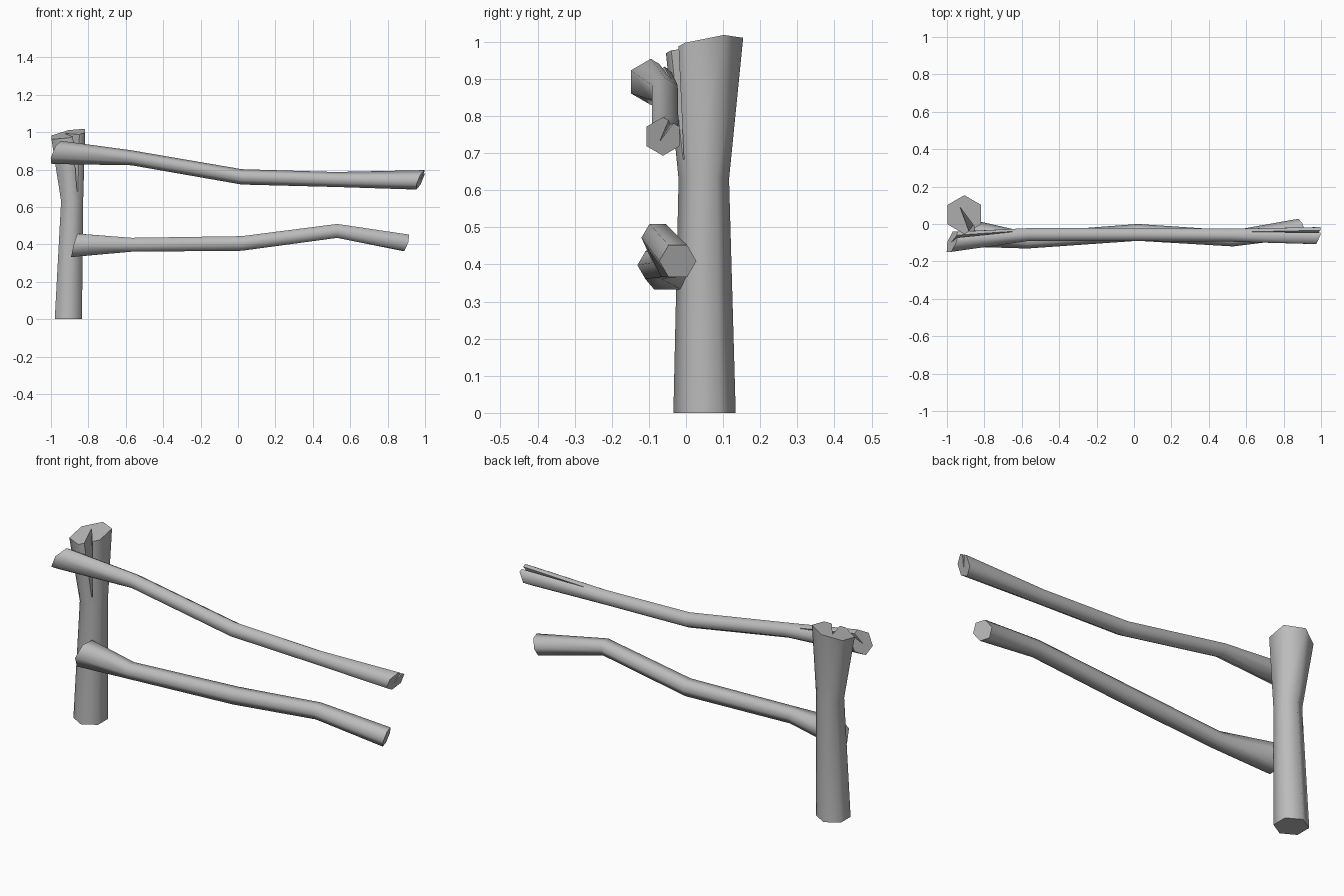
import bpy, bmesh, math
from mathutils import Vector

default = bpy.data.objects.get("Cube")
if default:
    bpy.data.objects.remove(default, do_unlink=True)

wood = bpy.data.materials.new("weathered grey wood")
wood.use_nodes = True
wood.diffuse_color = (0.5, 0.5, 0.5, 1)
wood.node_tree.nodes["Principled BSDF"].inputs["Base Color"].default_value = (0.5, 0.5, 0.5, 1)


def make_object(name, bm):
    bmesh.ops.recalc_face_normals(bm, faces=bm.faces)
    mesh = bpy.data.meshes.new(name)
    bm.to_mesh(mesh)
    bm.free()
    mesh.materials.append(wood)
    obj = bpy.data.objects.new(name, mesh)
    bpy.context.collection.objects.link(obj)
    return obj


def log(name, axis, start_angle, stations):
    """Six-sided log; each station is (centre, radius, slant of the cut)."""
    bm = bmesh.new()
    a, b = [i for i in range(3) if i != axis]
    rings = []
    for centre, radius, slant in stations:
        ring = []
        for k in range(6):
            t = start_angle + k * math.tau / 6
            p = Vector(centre)
            du, dv = radius * math.cos(t), radius * math.sin(t)
            p[a] += du
            p[b] += dv
            p[axis] += slant[0] * du + slant[1] * dv
            ring.append(bm.verts.new(p))
        rings.append(ring)
    for lower, upper in zip(rings, rings[1:]):
        for k in range(6):
            n = (k + 1) % 6
            bm.faces.new((lower[k], lower[n], upper[n], upper[k])).smooth = True
    # Flat sawn ends
    bm.faces.new(rings[0])
    bm.faces.new(rings[-1])
    return make_object(name, bm)


def split(obj, root, core, mouth, half_width):
    """Cut a tapering crack from root to the sawn end."""
    root, core, mouth, side = map(Vector, (root, core, mouth, half_width))
    along = mouth - root
    core = root + (core - root) * 1.1
    outward = (mouth - core).normalized() * 0.05
    mouth = root + along * 1.1 + outward
    bm = bmesh.new()
    side *= 1.8
    verts = [bm.verts.new(p) for p in (root, core, mouth + side, mouth - side)]
    for f in ((0, 1, 2), (0, 3, 1), (0, 2, 3), (1, 3, 2)):
        bm.faces.new([verts[i] for i in f])
    cutter = make_object("crack_cutter", bm)
    cutter.hide_render = True
    mod = obj.modifiers.new("crack", "BOOLEAN")
    mod.operation, mod.solver, mod.object = "DIFFERENCE", "EXACT", cutter
    bpy.context.view_layer.objects.active = obj
    bpy.ops.object.modifier_apply(modifier=mod.name)
    bpy.data.objects.remove(cutter, do_unlink=True)


SQUARE = (0, 0)
POINTED = math.pi / 2

# Upright post, waisted, with a slanting top
post = log("post", 2, POINTED, [
    ((-0.907, 0.05, 0), 0.084, SQUARE),
    ((-0.887, 0.048, 0.63), 0.068, SQUARE),
    ((-0.907, 0.05, 0.99), 0.104, (0.2, 0.2))])
split(post, (-0.86, 0.0, 0.65), (-0.93, 0.09, 0.99), (-0.866, -0.03, 0.99), (0.014, 0.008, 0))

# Upper rail, split at both ends
upper_rail = log("upper_rail", 0, POINTED, [
    ((-0.973, -0.095, 0.892), 0.062, (0.3, 0.4)),
    ((-0.57, -0.057, 0.863), 0.04, SQUARE),
    ((0.02, -0.056, 0.761), 0.041, SQUARE),
    ((0.52, -0.06, 0.747), 0.04, SQUARE),
    ((0.975, -0.062, 0.745), 0.052, (0.25, 0.4))])
split(upper_rail, (0.62, -0.042, 0.777), (0.99, -0.072, 0.73), (0.99, -0.04, 0.785), (0, 0.006, -0.004))
split(upper_rail, (-0.6, -0.04, 0.888), (-0.97, -0.1, 0.88), (-0.96, -0.068, 0.937), (0, 0.006, -0.004))

# Lower rail, crooked
lower_rail = log("lower_rail", 0, 0, [
    ((-0.872, -0.05, 0.395), 0.072, (0.1, 0.27)),
    ((-0.57, -0.088, 0.398), 0.043, SQUARE),
    ((0.02, -0.045, 0.405), 0.045, SQUARE),
    ((0.53, -0.077, 0.472), 0.043, SQUARE),
    ((0.895, -0.022, 0.409), 0.05, (-0.3, 0.3))])
